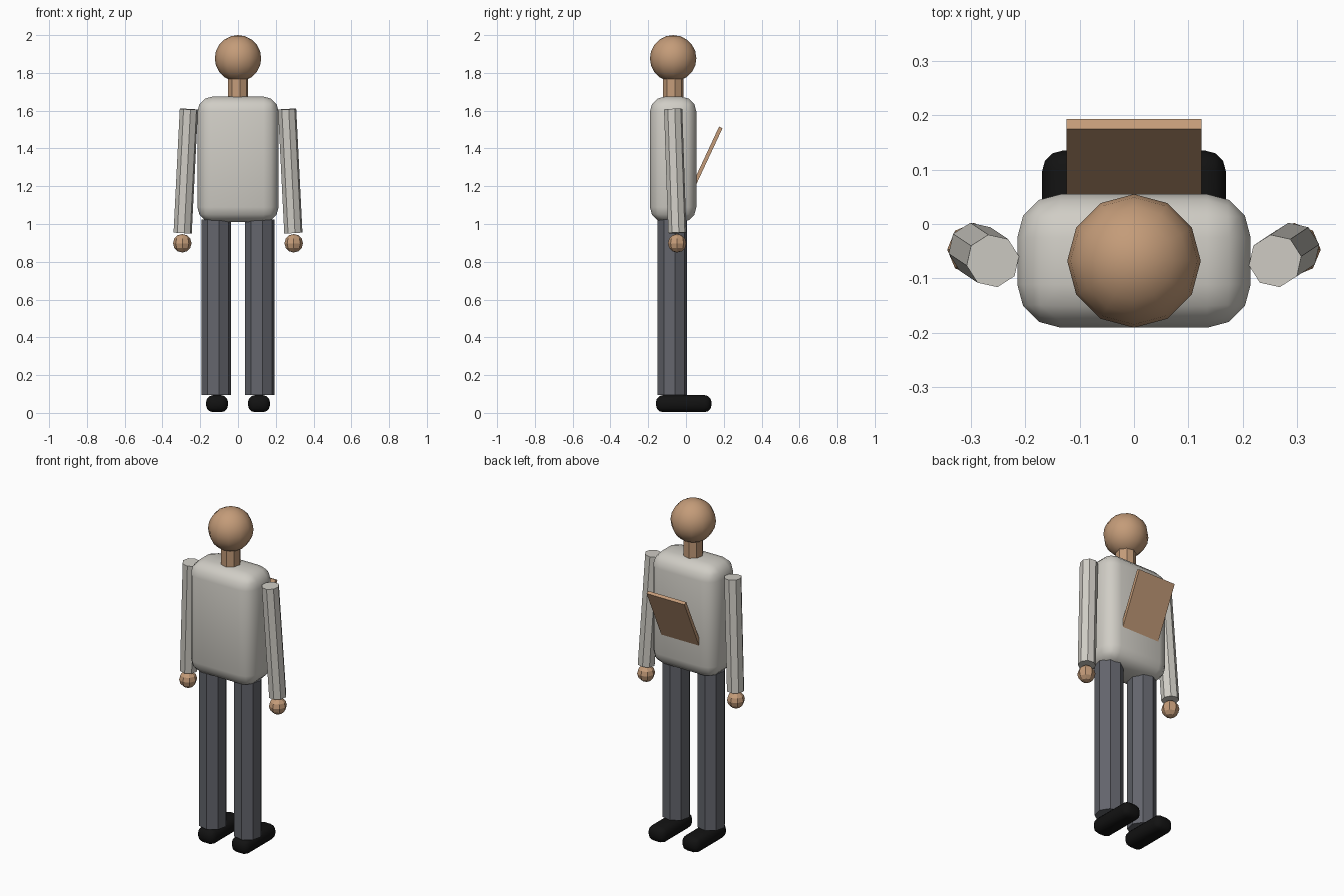
import bpy, bmesh
from math import radians
from mathutils import Vector, Matrix

cube = bpy.data.objects.get("Cube")
if cube:
    bpy.data.objects.remove(cube, do_unlink=True)


def material(name, rgb):
    m = bpy.data.materials.new(name)
    m.use_nodes = True
    m.diffuse_color = (*rgb, 1)
    m.node_tree.nodes["Principled BSDF"].inputs["Base Color"].default_value = (*rgb, 1)
    return m


SHIRT = material("pale shirt", (0.63, 0.61, 0.56))
SKIN = material("tan", (0.55, 0.33, 0.19))
TROUSERS = material("grey cloth", (0.125, 0.13, 0.15))
BLACK = material("black leather", (0.006, 0.006, 0.006))


def finish(bm, name, mat, smooth=False):
    bmesh.ops.recalc_face_normals(bm, faces=bm.faces)
    for f in bm.faces:
        f.smooth = smooth
    mesh = bpy.data.meshes.new(name)
    bm.to_mesh(mesh)
    bm.free()
    mesh.materials.append(mat)
    obj = bpy.data.objects.new(name, mesh)
    bpy.context.scene.collection.objects.link(obj)
    return obj


def tube(name, mat, start, end, radius):
    """Eight-sided flat-shaded prism between two points."""
    a, b = Vector(start), Vector(end)
    axis = b - a
    turn = Vector((0, 0, 1)).rotation_difference(axis).to_matrix().to_4x4()
    place = Matrix.Translation((a + b) / 2) @ turn @ Matrix.Rotation(radians(10), 4, "Z")
    bm = bmesh.new()
    bmesh.ops.create_cone(bm, cap_ends=True, segments=8, radius1=radius, radius2=radius,
                          depth=axis.length, matrix=place)
    return finish(bm, name, mat)


def ball(name, mat, centre, radius, segments, rings, smooth):
    bm = bmesh.new()
    bmesh.ops.create_uvsphere(bm, u_segments=segments, v_segments=rings, radius=radius,
                              matrix=Matrix.Translation(centre))
    return finish(bm, name, mat, smooth)


def box(name, mat, centre, size, bevel=0, tilt=0):
    """Box, optionally rounded and tilted about x."""
    bm = bmesh.new()
    bmesh.ops.create_cube(bm, size=1, matrix=Matrix.Diagonal((*size, 1)))
    if bevel:
        bmesh.ops.bevel(bm, geom=bm.edges[:], offset=bevel, segments=3,
                        profile=0.5, affect="EDGES")
    bm.transform(Matrix.Translation(centre) @ Matrix.Rotation(tilt, 4, "X"))
    return finish(bm, name, mat, smooth=bevel > 0)


# Head, neck and torso
BODY_Y = -0.068
ball("head", SKIN, (0, BODY_Y, 1.877), 0.123, 12, 10, True)
tube("neck", SKIN, (0, BODY_Y, 1.64), (0, BODY_Y, 1.78), 0.055)
box("torso", SHIRT, (0, BODY_Y, 1.342), (0.43, 0.246, 0.665), bevel=0.08)

# Limbs on both sides
for side, s in (("left", 1), ("right", -1)):
    tube(side + "_arm", SHIRT, (s * 0.293, -0.046, 0.953), (s * 0.26, BODY_Y, 1.608), 0.049)
    ball(side + "_hand", SKIN, (s * 0.295, -0.047, 0.898), 0.049, 8, 6, False)
    tube(side + "_leg", TROUSERS, (s * 0.115, -0.072, 0.095), (s * 0.115, -0.072, 1.025), 0.079)
    box(side + "_shoe", BLACK, (s * 0.111, -0.012, 0.049), (0.116, 0.294, 0.09), bevel=0.037)

# Board leaning out of the back
box("back_board", SKIN, (0, 0.108, 1.348), (0.248, 0.02, 0.36), tilt=radians(-25))
